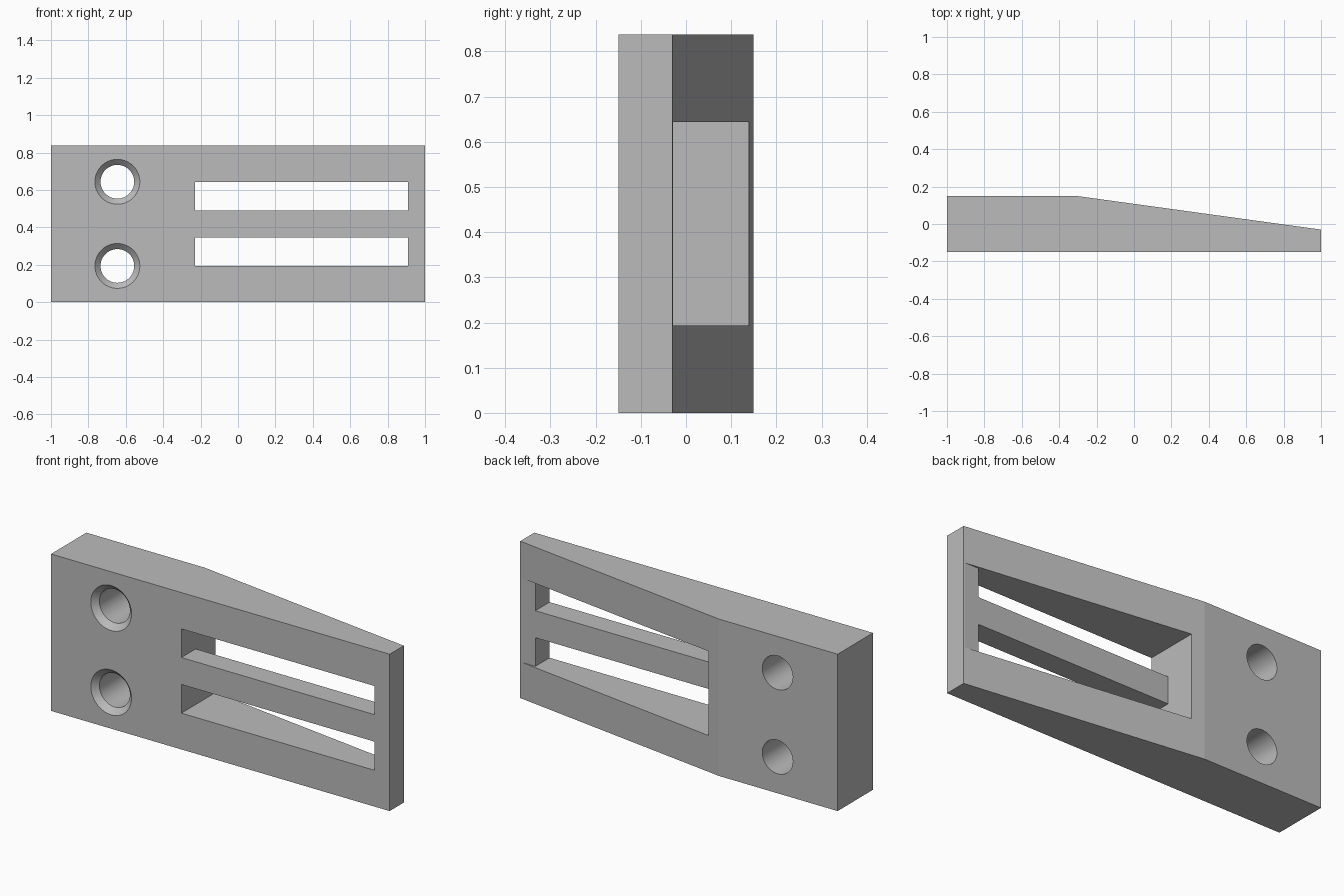
import bpy
import bmesh
import math

old = bpy.data.objects.get("Cube")
if old:
    bpy.data.objects.remove(old, do_unlink=True)

HEIGHT, HALF_DEPTH = 0.8375, 0.149
MID = HEIGHT / 2
TIP_Y = -0.03               # back of the thin end
WINDOW_Z = 0.225            # half height of the back pocket
RIB_Z = 0.072               # half height of the centre rib
WINDOW_X0, WINDOW_X1 = -0.23, 0.91
HOLE_X, HOLE_R, SINK = -0.645, 0.09, 0.03

grey = bpy.data.materials.new("plain_grey")
grey.use_nodes = True
colour = (0.5, 0.5, 0.5, 1)
grey.diffuse_color = colour
grey.node_tree.nodes["Principled BSDF"].inputs["Base Color"].default_value = colour


def prism(name, outline, z0, z1):
    """Extrude an xy outline from z0 to z1."""
    bm = bmesh.new()
    face = bm.faces.new([bm.verts.new((x, y, z0)) for x, y in outline])
    out = bmesh.ops.extrude_face_region(bm, geom=[face])
    top = [v for v in out["geom"] if isinstance(v, bmesh.types.BMVert)]
    bmesh.ops.translate(bm, verts=top, vec=(0, 0, z1 - z0))
    bmesh.ops.recalc_face_normals(bm, faces=bm.faces)
    mesh = bpy.data.meshes.new(name)
    bm.to_mesh(mesh)
    bm.free()
    mesh.materials.append(grey)
    obj = bpy.data.objects.new(name, mesh)
    bpy.context.collection.objects.link(obj)
    return obj


def box(name, x0, x1, y0, y1, z0, z1):
    return prism(name, [(x0, y0), (x1, y0), (x1, y1), (x0, y1)], z0, z1)


def round_cutter(name, r_back, r_front, depth, y, z):
    bpy.ops.mesh.primitive_cone_add(
        vertices=96, radius1=r_back, radius2=r_front, depth=depth,
        location=(HOLE_X, y, z), rotation=(math.pi / 2, 0, 0))
    obj = bpy.context.object
    obj.name = name
    obj.data.materials.append(grey)
    return obj


def cut(target, cutter):
    cutter.hide_render = True
    mod = target.modifiers.new("cut", "BOOLEAN")
    mod.operation, mod.solver, mod.object = "DIFFERENCE", "EXACT", cutter
    bpy.ops.object.select_all(action="DESELECT")
    bpy.context.view_layer.objects.active = target
    target.select_set(True)
    bpy.ops.object.modifier_apply(modifier=mod.name)
    bpy.data.objects.remove(cutter, do_unlink=True)


# Tapered plate
plate = prism("tapered_plate", [
    (-1, -HALF_DEPTH), (1, -HALF_DEPTH), (1, TIP_Y),
    (-0.3, HALF_DEPTH), (-1, HALF_DEPTH)], 0, HEIGHT)

# Pocket in the back, running out at the thin end
cut(plate, box("pocket_cutter", WINDOW_X0, 1.1, TIP_Y + 0.001, 0.3,
               MID - WINDOW_Z, MID + WINDOW_Z))

# Two through slots either side of the rib
for z0, z1 in ((MID - WINDOW_Z, MID - RIB_Z), (MID + RIB_Z, MID + WINDOW_Z)):
    cut(plate, box("slot_cutter", WINDOW_X0, WINDOW_X1, -0.3, 0.05, z0, z1))

# Two screw holes, countersunk at the front
for side in (-1, 1):
    z = MID + side * WINDOW_Z
    cut(plate, round_cutter("hole_cutter", HOLE_R, HOLE_R, 1, 0, z))
    cut(plate, round_cutter("countersink_cutter", HOLE_R - 0.02,
                            HOLE_R + SINK + 0.02, SINK + 0.04,
                            -HALF_DEPTH + SINK / 2, z))

# Smooth the holes only, keeping the shallow taper crease sharp
bpy.ops.object.select_all(action="DESELECT")
plate.select_set(True)
bpy.context.view_layer.objects.active = plate
bpy.ops.object.shade_smooth_by_angle(angle=math.radians(6))
